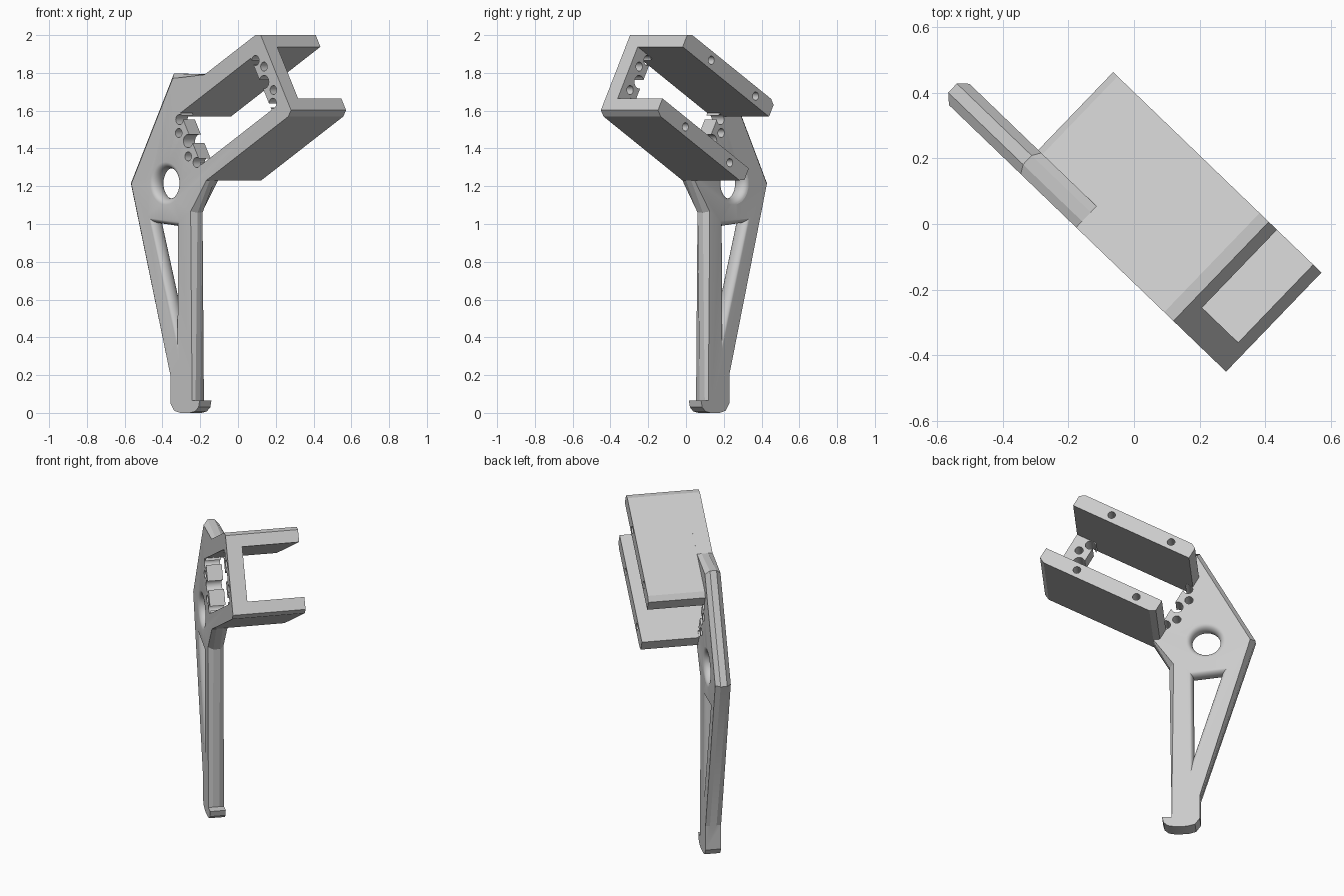
import bpy, bmesh, math
from mathutils import Vector

if "Cube" in bpy.data.objects:
    bpy.data.objects.remove(bpy.data.objects["Cube"])

grey = bpy.data.materials.new("plain grey")
grey.use_nodes = True
grey.diffuse_color = (0.6, 0.6, 0.6, 1)
grey.node_tree.nodes["Principled BSDF"].inputs["Base Color"].default_value = (0.6, 0.6, 0.6, 1)

# The part is drawn in its own plane: u along the plate, z up, v through the plate
TURN = math.radians(43.9)
CU, SU = math.cos(TURN), math.sin(TURN)
FRONT, BACK, DEEP = -0.13, -0.04, 0.29

# The channel is tilted: s runs along it, t runs down across it
TILT = math.radians(29.3)
HEIGHT = 0.494
WALL = 0.09


def world(u, v, z):
    return (CU * u + SU * v, -SU * u + CU * v, z)


def chan(s, t):
    c, n = math.cos(TILT), math.sin(TILT)
    return Vector((0.253 + c * s + n * t, 2.0 + n * s - c * t))


def circle(centre, r, count=32):
    return [Vector(centre) + r * Vector((math.cos(a), math.sin(a)))
            for a in (i * math.tau / count for i in range(count))]


def loft(name, layers, bevel_edges=()):
    """Solid through equal-sized outlines, each given as (v, outline)."""
    bm = bmesh.new()
    rings = [[bm.verts.new(world(p[0], v, p[1])) for p in pts] for v, pts in layers]
    n = len(rings[0])
    for a, b in zip(rings, rings[1:]):
        for i in range(n):
            j = (i + 1) % n
            bm.faces.new((a[i], a[j], b[j], b[i]))
    bm.faces.new(rings[0][::-1])
    bm.faces.new(rings[-1])
    bmesh.ops.recalc_face_normals(bm, faces=bm.faces)
    if bevel_edges:
        edges = [bm.edges.get((ring[i], ring[(i + 1) % n]))
                 for ring in (rings[0], rings[-1]) for i in bevel_edges]
        bmesh.ops.bevel(bm, geom=edges, offset=0.026, offset_type='OFFSET',
                        segments=1, profile=0.5, affect='EDGES')
    mesh = bpy.data.meshes.new(name)
    bm.to_mesh(mesh)
    bm.free()
    mesh.materials.append(grey)
    ob = bpy.data.objects.new(name, mesh)
    bpy.context.collection.objects.link(ob)
    return ob


def rounded_cutter(name, outline, centre, inradius, inset=0.033):
    """Cutter that leaves a rounded rim on both faces of the plate."""
    half = (BACK - FRONT) / 2
    c = Vector(centre)

    def shrunk(d):
        return [c + (Vector(p) - c) * (1 - d / inradius) for p in outline]

    steps = [i * math.pi / 12 for i in range(7)]
    near = [(half * (1 - math.cos(a)), shrunk(inset * math.sin(a))) for a in steps]
    layers = [(FRONT - 0.03, shrunk(0))] + [(FRONT + w, p) for w, p in near]
    layers += [(BACK - w, p) for w, p in near[-2::-1]] + [(BACK + 0.03, shrunk(0))]
    return loft(name, layers)


def through(name, outline):
    return loft(name, [(FRONT - 0.05, outline), (BACK + 0.05, outline)])


def cut(ob, cutters):
    bpy.context.view_layer.objects.active = ob
    for c in cutters:
        c.hide_render = True
        m = ob.modifiers.new("cut", 'BOOLEAN')
        m.operation, m.solver, m.object = 'DIFFERENCE', 'EXACT', c
        bpy.ops.object.modifier_apply(modifier=m.name)
        bpy.data.objects.remove(c)


# Plate: channel web, handle and hooked foot in one outline
web = [chan(0, 0), chan(0.034, 0.019), chan(0.034, HEIGHT - 0.019), chan(0, HEIGHT)]
handle_front = [chan(-0.69, HEIGHT), (-0.197, 1.06), (-0.212, 0.065)]
foot = [(-0.157, 0.065), (-0.165, 0.03), (-0.19, 0.008), (-0.23, 0), (-0.30, 0),
        (-0.345, 0.012), (-0.372, 0.05)]
handle_back = [(-0.372, 0.2), (-0.687, 1.215), (-0.37, 1.797), (-0.12, 1.791)]
outline = web + handle_front + foot + handle_back
plate = loft("handle_plate", [(FRONT, outline), (BACK, outline)],
             bevel_edges=(4, 5, 14, 15, 16))

# Round hole and tapering triangular opening with rounded rims
hole = (-0.407, 1.215)
tri = [Vector(p) for p in ((-0.54, 1.04), (-0.305, 1.015), (-0.31, 0.28))]
sides = [(tri[(i + 1) % 3] - tri[(i + 2) % 3]).length for i in range(3)]
centre = sum((w * p for w, p in zip(sides, tri)), Vector((0, 0))) / sum(sides)
cutters = [rounded_cutter("hole_cutter", circle(hole, 0.113, 48), hole, 0.113),
           rounded_cutter("triangle_cutter", tri, centre, 0.098, 0.03)]

# Channel window, its end notches and the screw holes in the ears
MID_S, MID_T = -0.386, HEIGHT / 2
cutters.append(through("window_cutter", [
    chan(MID_S + a * 0.296, MID_T + b * (MID_T - WALL))
    for a, b in ((-1, -1), (1, -1), (1, 1), (-1, 1))]))
for side in (-1, 1):
    for dt, r in ((-0.130, 0.027), (0, 0.035), (0.130, 0.027)):
        cutters.append(through("notch_cutter",
                               circle(chan(MID_S + side * 0.32, MID_T + dt), r, 24)))
    for dt in (-0.071, 0.071):
        cutters.append(through("screw_cutter",
                               circle(chan(MID_S + side * 0.359, MID_T + dt), 0.024, 24)))
cut(plate, cutters)

# Two flanges of the channel, mirrored across it, with blind screw holes
parts = [plate]
for name, flip in (("upper_flange", False), ("lower_flange", True)):
    def place(s, t):
        return chan(s, HEIGHT - t if flip else t)
    section = [place(s, t) for s, t in ((-0.69, 0), (0, 0), (0.034, 0.019), (0.034, WALL),
                                        (-0.722, WALL), (-0.722, 0.019))]
    flange = loft(name, [(BACK, section), (DEEP, section)])
    drills = []
    for side in (-1, 1):
        ring = circle(place(MID_S + side * 0.194, WALL / 2), 0.022, 24)
        drills.append(loft("drill_cutter", [(DEEP - 0.2, ring), (DEEP + 0.03, ring)]))
    cut(flange, drills)
    parts.append(flange)

# Smooth the round walls and keep the edges crisp
bpy.ops.object.select_all(action='DESELECT')
for ob in parts:
    ob.select_set(True)
bpy.context.view_layer.objects.active = plate
bpy.ops.object.shade_smooth_by_angle(angle=math.radians(25))
